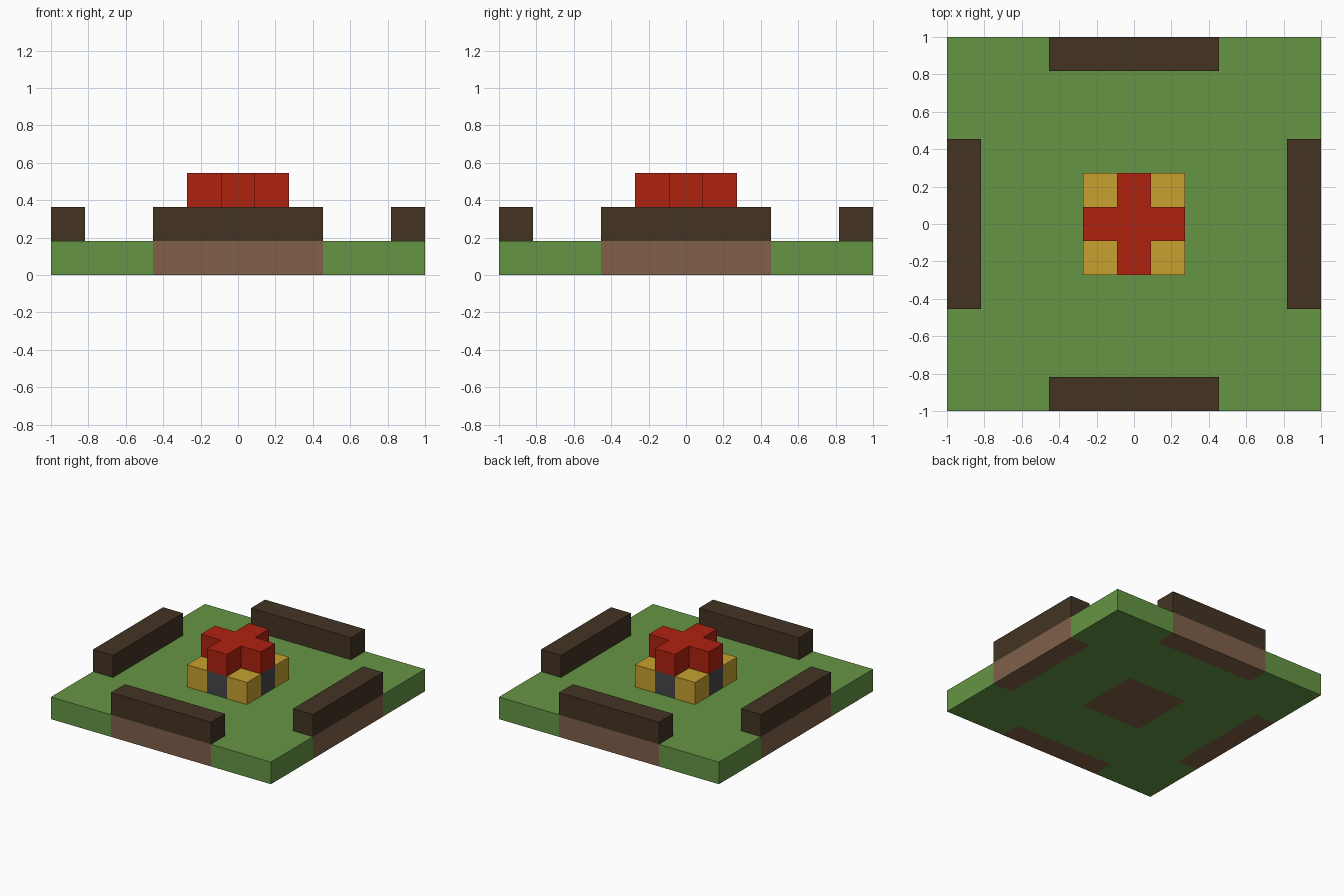
import bpy
import bmesh
from math import pi
from mathutils import Matrix

CELL = 2 / 11  # the whole model sits on an 11 x 11 grid

if "Cube" in bpy.data.objects:
    bpy.data.objects.remove(bpy.data.objects["Cube"])


def material(name, rgb):
    """Flat material from an 8-bit sRGB colour."""
    def linear(c):
        c /= 255
        return c / 12.92 if c <= 0.04045 else ((c + 0.055) / 1.055) ** 2.4
    mat = bpy.data.materials.new(name)
    mat.use_nodes = True
    colour = [linear(c) for c in rgb] + [1]
    mat.diffuse_color = colour
    mat.node_tree.nodes["Principled BSDF"].inputs["Base Color"].default_value = colour
    return mat


GRASS = material("grass green", (102, 149, 69))
EARTH = material("earth brown", (128, 96, 73))
WOOD = material("dark wood", (67, 52, 36))
GOLD = material("gold", (200, 161, 48))
SLATE = material("slate grey", (71, 71, 75))
RED = material("roof red", (175, 34, 16))


def finish(name, bm, *mats):
    mesh = bpy.data.meshes.new(name)
    bm.to_mesh(mesh)
    bm.free()
    for mat in mats:
        mesh.materials.append(mat)
    obj = bpy.data.objects.new(name, mesh)
    bpy.context.collection.objects.link(obj)
    return obj


def block(name, x, y, layer, width, depth, *mats):
    """Box one cell high; position and size in cells."""
    bm = bmesh.new()
    bmesh.ops.create_cube(bm, size=CELL)
    bmesh.ops.scale(bm, vec=(width, depth, 1), verts=bm.verts)
    bmesh.ops.translate(bm, vec=(x * CELL, y * CELL, (layer + 0.5) * CELL),
                        verts=bm.verts)
    return finish(name, bm, *mats)


def plus(name, layer, mat):
    """Plus-shaped prism, three cells across and one cell high."""
    bm = bmesh.new()
    corners = []
    for turn in range(4):
        for x, y in ((1.5, -0.5), (1.5, 0.5), (0.5, 0.5)):
            point = Matrix.Rotation(turn * pi / 2, 3, "Z") @ Matrix.Scale(CELL, 3)
            corners.append(bm.verts.new(point.col[0] * x + point.col[1] * y))
    face = bm.faces.new(corners)
    top = bmesh.ops.extrude_face_region(bm, geom=[face])["geom"]
    bmesh.ops.translate(bm, vec=(0, 0, CELL),
                        verts=[v for v in top if isinstance(v, bmesh.types.BMVert)])
    bmesh.ops.translate(bm, vec=(0, 0, layer * CELL), verts=bm.verts)
    bmesh.ops.recalc_face_normals(bm, faces=bm.faces)
    return finish(name, bm, mat)


# Ground slab, cut along the borders of the earth patches
ground = block("ground", 0, 0, 0, 11, 11, GRASS, EARTH)
bm = bmesh.new()
bm.from_mesh(ground.data)
for axis in ((1, 0, 0), (0, 1, 0)):
    for cut in (-4.5, -2.5, -1.5, 1.5, 2.5, 4.5):
        bmesh.ops.bisect_plane(bm, geom=bm.verts[:] + bm.edges[:] + bm.faces[:],
                               plane_co=[a * cut * CELL for a in axis], plane_no=axis)
for face in bm.faces:
    centre = face.calc_center_median() / CELL
    near, far = sorted((abs(centre.x), abs(centre.y)))
    face.material_index = int(far < 1.5 or (far > 4.5 and near < 2.5))
bm.to_mesh(ground.data)
bm.free()

# Low walls along the four edges
for side, x, y in (("front", 0, -5), ("back", 0, 5), ("left", 5, 0), ("right", -5, 0)):
    block(side + "_wall", x, y, 1, 5 if y else 1, 5 if x else 1, WOOD)

# Central hut: corner posts, recessed-colour walls and cross roof
for x, x_name in ((-1, "right"), (1, "left")):
    for y, y_name in ((-1, "front"), (1, "back")):
        block(f"{y_name}_{x_name}_post", x, y, 1, 1, 1, GOLD)
plus("hut_walls", 1, SLATE)
plus("cross_roof", 2, RED)
